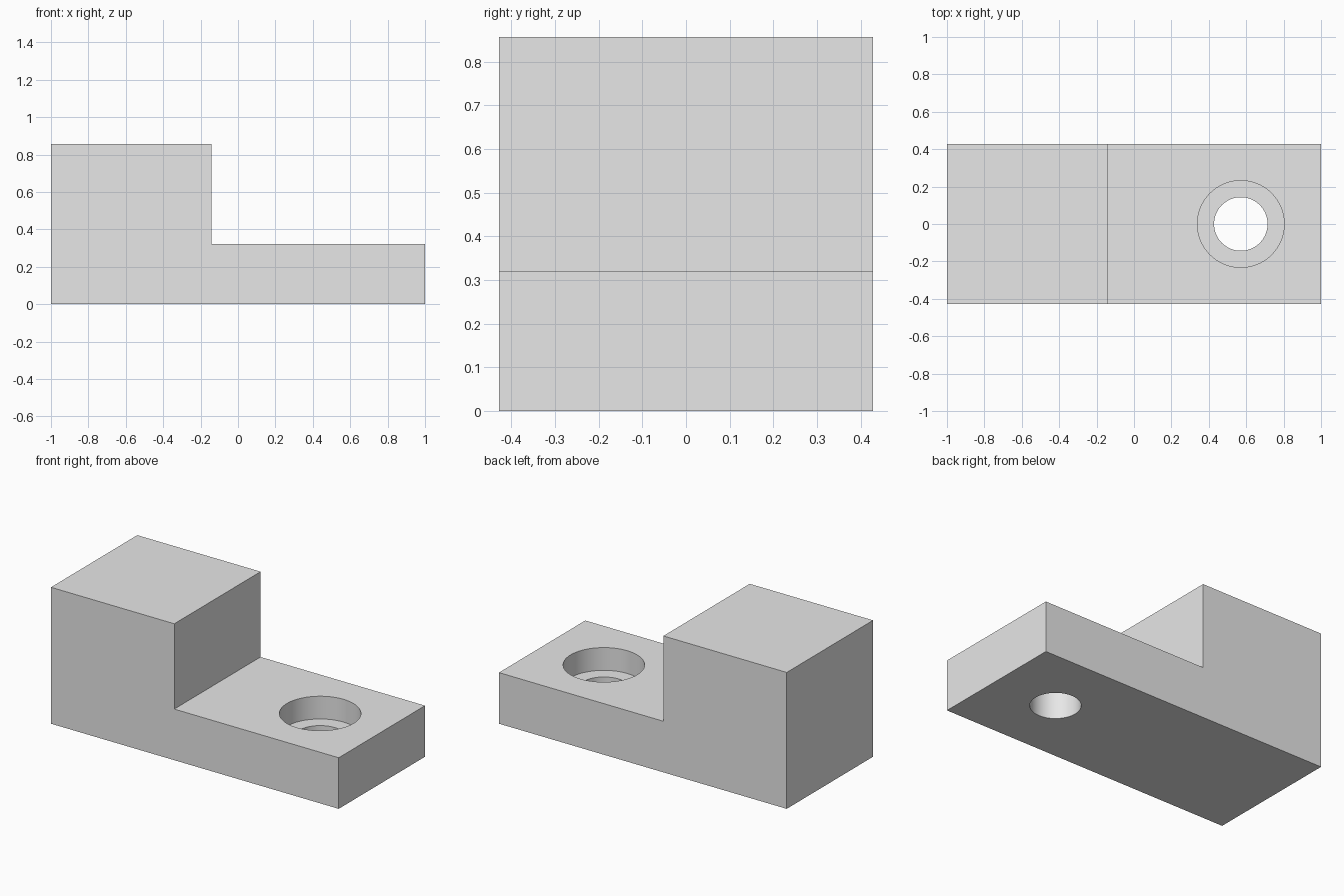
import bpy
import bmesh
import math
from mathutils import Vector

default = bpy.data.objects.get("Cube")
if default:
    bpy.data.objects.remove(default, do_unlink=True)

DEPTH = 0.857
HEIGHT = 0.857
STEP_X = -0.143
STEP_Z = 0.321
HOLE_X = 0.571
HOLE_R = 0.143
BORE_R = 0.232
BORE_DEPTH = 0.143

# Plain grey material
grey = bpy.data.materials.new("light grey")
grey.use_nodes = True
colour = (0.8, 0.8, 0.8, 1)
grey.diffuse_color = colour
grey.node_tree.nodes["Principled BSDF"].inputs["Base Color"].default_value = colour

# Stepped block: L profile extruded along y
profile = [(-1, 0), (1, 0), (1, STEP_Z), (STEP_X, STEP_Z), (STEP_X, HEIGHT), (-1, HEIGHT)]
bm = bmesh.new()
side = bm.faces.new([bm.verts.new((x, -DEPTH / 2, z)) for x, z in profile])
extruded = bmesh.ops.extrude_face_region(bm, geom=[side])["geom"]
bmesh.ops.translate(bm, vec=Vector((0, DEPTH, 0)),
                    verts=[v for v in extruded if isinstance(v, bmesh.types.BMVert)])
bmesh.ops.recalc_face_normals(bm, faces=bm.faces)
mesh = bpy.data.meshes.new("stepped_block")
bm.to_mesh(mesh)
bm.free()
mesh.materials.append(grey)
block = bpy.data.objects.new("stepped_block", mesh)
bpy.context.collection.objects.link(block)
bpy.context.view_layer.objects.active = block


def drill(name, radius, bottom, top):
    """Cut a vertical round hole into the block."""
    bpy.ops.mesh.primitive_cylinder_add(
        vertices=96, radius=radius, depth=top - bottom,
        location=(HOLE_X, 0, (top + bottom) / 2))
    cutter = bpy.context.object
    cutter.name = name
    cutter.hide_render = True
    cutter.data.materials.append(grey)
    cut = block.modifiers.new(name, 'BOOLEAN')
    cut.operation = 'DIFFERENCE'
    cut.solver = 'EXACT'
    cut.object = cutter
    bpy.ops.object.select_all(action='DESELECT')
    bpy.context.view_layer.objects.active = block
    block.select_set(True)
    bpy.ops.object.modifier_apply(modifier=cut.name)
    bpy.data.objects.remove(cutter, do_unlink=True)


# Counterbore and through hole
drill("counterbore_cutter", BORE_R, STEP_Z - BORE_DEPTH, STEP_Z + 0.1)
drill("through_hole_cutter", HOLE_R, -0.1, STEP_Z)

# Smooth bore walls with crisp edges
bpy.ops.object.shade_smooth_by_angle(angle=math.radians(30))
